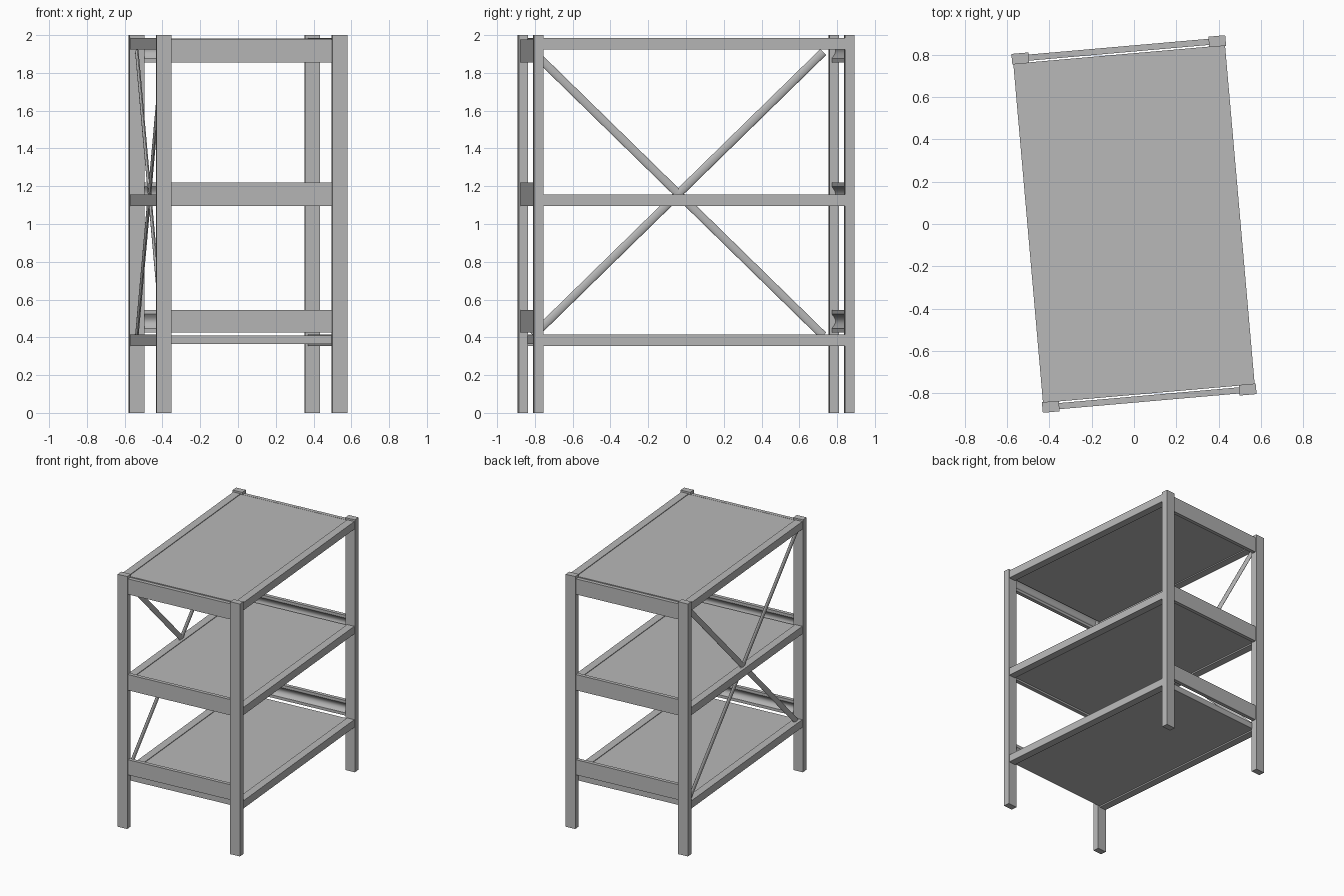
import bpy, bmesh, math
from mathutils import Matrix, Vector

cube = bpy.data.objects.get("Cube")
if cube:
    bpy.data.objects.remove(cube, do_unlink=True)

# Painted steel
steel = bpy.data.materials.new("grey_steel")
steel.use_nodes = True
COLOUR = (0.48, 0.48, 0.48, 1)
steel.diffuse_color = COLOUR
steel.node_tree.nodes["Principled BSDF"].inputs["Base Color"].default_value = COLOUR

# The whole rack stands turned slightly about the vertical
TURN = Matrix.Rotation(math.radians(5), 4, "Z")
HALF_W, HALF_D = 0.467, 0.826
POST_W, POST_D = 0.08, 0.05
BEAM_OUT, BEAM_IN, SHELF_END = 0.502, 0.442, 0.804


def finish(name, bm, smooth=False):
    bmesh.ops.recalc_face_normals(bm, faces=bm.faces)
    mesh = bpy.data.meshes.new(name)
    bm.to_mesh(mesh)
    bm.free()
    mesh.materials.append(steel)
    obj = bpy.data.objects.new(name, mesh)
    bpy.context.collection.objects.link(obj)
    obj.matrix_world = TURN
    if smooth:
        bpy.ops.object.select_all(action="DESELECT")
        obj.select_set(True)
        bpy.context.view_layer.objects.active = obj
        bpy.ops.object.shade_smooth_by_angle(angle=math.radians(35))
    return obj


def box(name, low, high):
    low, high = Vector(low), Vector(high)
    bm = bmesh.new()
    place = Matrix.Translation((low + high) / 2) @ Matrix.Diagonal((*(high - low), 1))
    bmesh.ops.create_cube(bm, size=1, matrix=place)
    finish(name, bm)


def extrude(name, outline, direction, smooth=True):
    bm = bmesh.new()
    face = bm.faces.new([bm.verts.new(p) for p in outline])
    new = bmesh.ops.extrude_face_region(bm, geom=[face])["geom"]
    verts = [v for v in new if isinstance(v, bmesh.types.BMVert)]
    bmesh.ops.translate(bm, verts=verts, vec=direction)
    finish(name, bm, smooth)


# Posts
for fb, sy in (("front", -1), ("back", 1)):
    for lr, sx in (("right", -1), ("left", 1)):
        x, y = sx * HALF_W, sy * HALF_D
        box(f"{fb}_{lr}_post", (x - POST_W / 2, y - POST_D / 2, 0),
            (x + POST_W / 2, y + POST_D / 2, 2))


# End rail: flat outside, hollowed inside between two lips
def end_rail(name, sy, z0, z1):
    outer, lip, hollow = 0.841, 0.812, 0.832
    half = HALF_W - POST_W / 2
    edge = 0.022
    inside = [(lip, z0)]
    for i in range(9):
        t = i / 8
        inside.append((lip + (hollow - lip) * math.sin(math.pi * t),
                       z0 + edge + (z1 - z0 - 2 * edge) * t))
    inside.append((lip, z1))
    profile = inside + [(outer, z1), (outer, z0)]
    extrude(name, [(-half, sy * y, z) for y, z in profile], (2 * half, 0, 0))


# Three levels: shelf panel, side beams and end rails
levels = {"lower": (0.355, 0.425, 0.545),
          "middle": (1.095, 1.095, 1.22),
          "upper": (1.925, 1.855, 1.978)}
for level, (z, rail_low, rail_high) in levels.items():
    box(f"{level}_shelf", (-BEAM_IN, -SHELF_END, z + 0.01), (BEAM_IN, SHELF_END, z + 0.056))
    for lr, sx in (("right", -1), ("left", 1)):
        xs = sorted((sx * BEAM_IN, sx * BEAM_OUT))
        box(f"{level}_{lr}_beam", (xs[0], -SHELF_END, z), (xs[1], SHELF_END, z + 0.061))
    for fb, sy in (("front", -1), ("back", 1)):
        end_rail(f"{level}_{fb}_rail", sy, rail_low, rail_high)

# Crossed braces on one long side, flattened oval section
for name, s in (("rising_brace", 1), ("falling_brace", -1)):
    start = Vector((-0.47, -0.77, 1.16 - s * 0.75))
    end = Vector((-0.47, 0.77, 1.16 + s * 0.75))
    run = end - start
    across = run.normalized().cross(Vector((1, 0, 0)))
    ring = []
    for i in range(16):
        a = math.tau * i / 16
        ring.append(start + across * 0.022 * math.cos(a) + Vector((0.009 * math.sin(a), 0, 0)))
    extrude(name, ring, run)
